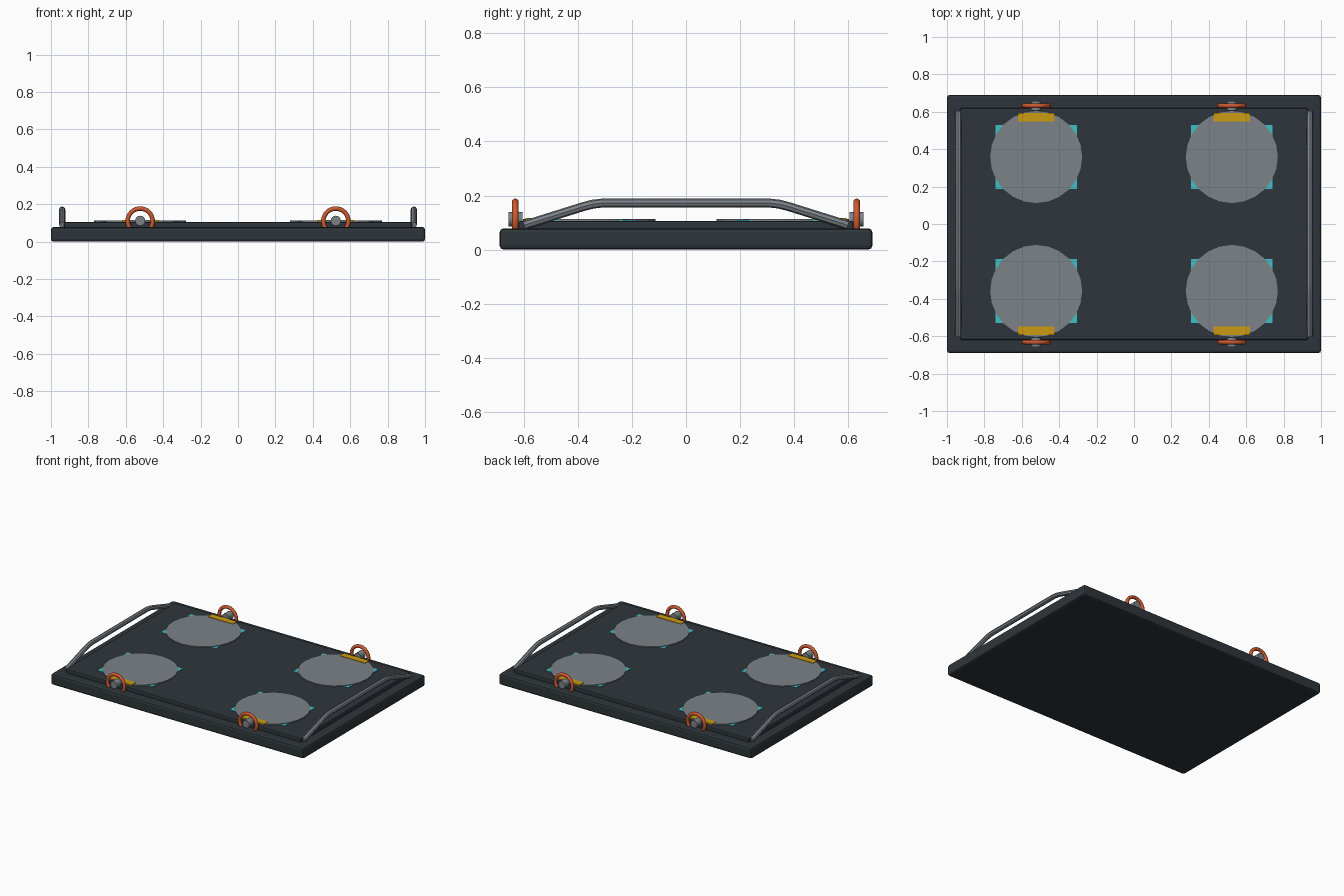
import bpy, math
from mathutils import Vector

if "Cube" in bpy.data.objects:
    bpy.data.objects.remove(bpy.data.objects["Cube"])


def material(name, rgb):
    m = bpy.data.materials.new(name)
    m.diffuse_color = (*rgb, 1)
    m.use_nodes = True
    m.node_tree.nodes["Principled BSDF"].inputs["Base Color"].default_value = m.diffuse_color
    return m


CHARCOAL = material("charcoal", (0.027, 0.036, 0.043))
GREY = material("steel grey", (0.20, 0.225, 0.25))
TEAL = material("teal", (0.05, 0.52, 0.56))
YELLOW = material("yellow", (0.60, 0.33, 0.006))
ORANGE = material("orange", (0.60, 0.10, 0.03))


def finish(name, mat, smooth=False):
    o = bpy.context.object
    o.name = name
    o.data.materials.append(mat)
    if smooth:
        bpy.ops.object.shade_smooth_by_angle(angle=math.radians(40))
    return o


def box(name, mat, x, y, z0, z1, w, d, bevel=0):
    bpy.ops.mesh.primitive_cube_add(size=1, location=(x, y, (z0 + z1) / 2))
    o = bpy.context.object
    o.scale = (w, d, z1 - z0)
    bpy.ops.object.transform_apply(location=False, rotation=False, scale=True)
    if bevel:
        b = o.modifiers.new("bevel", 'BEVEL')
        b.width = bevel
        b.segments = 2
    return finish(name, mat)


# tray body and raised top panel
box("base", CHARCOAL, 0, 0, 0, 0.078, 2.0, 1.38, 0.014)
box("top_panel", CHARCOAL, 0, 0, 0.06, 0.106, 1.86, 1.24, 0.008)

for sx in (-1, 1):
    # side handle: tube bent along y
    pts = [(-0.60, 0.09), (-0.38, 0.159), (-0.345, 0.168), (-0.31, 0.172),
           (0.31, 0.172), (0.345, 0.168), (0.38, 0.159), (0.60, 0.09)]
    cu = bpy.data.curves.new("handle", 'CURVE')
    cu.dimensions = '3D'
    cu.bevel_depth = 0.0165
    cu.bevel_resolution = 2
    cu.use_fill_caps = True
    sp = cu.splines.new('POLY')
    sp.points.add(len(pts) - 1)
    for p, (y, z) in zip(sp.points, pts):
        p.co = (sx * 0.94, y, z, 1)
    o = bpy.data.objects.new("handle", cu)
    bpy.context.collection.objects.link(o)
    bpy.ops.object.select_all(action='DESELECT')
    o.select_set(True)
    bpy.context.view_layer.objects.active = o
    bpy.ops.object.convert(target='MESH')
    finish("handle", GREY, True)

    for sy in (-1, 1):
        x, y = sx * 0.523, sy * 0.358
        # teal corner plate, grey disc and yellow tab
        box("corner_plate", TEAL, x, y, 0.104, 0.109, 0.435, 0.34)
        bpy.ops.mesh.primitive_cylinder_add(vertices=24, radius=0.246, depth=0.009,
                                            location=(x, y, 0.1085),
                                            rotation=(0, 0, math.pi / 2))
        finish("disc", GREY)
        box("tab", YELLOW, x, sy * 0.571, 0.106, 0.116, 0.197, 0.047)
        # upright ring and its pin
        bpy.ops.mesh.primitive_torus_add(major_segments=32, minor_segments=10,
                                         major_radius=0.067, minor_radius=0.012,
                                         location=(x, sy * 0.632, 0.11),
                                         rotation=(math.pi / 2, 0, 0))
        finish("ring", ORANGE, True)
        bpy.ops.mesh.primitive_cylinder_add(vertices=16, radius=0.027, depth=0.052,
                                            location=(x, sy * 0.632, 0.112),
                                            rotation=(math.pi / 2, 0, 0))
        finish("ring_pin", GREY, True)
